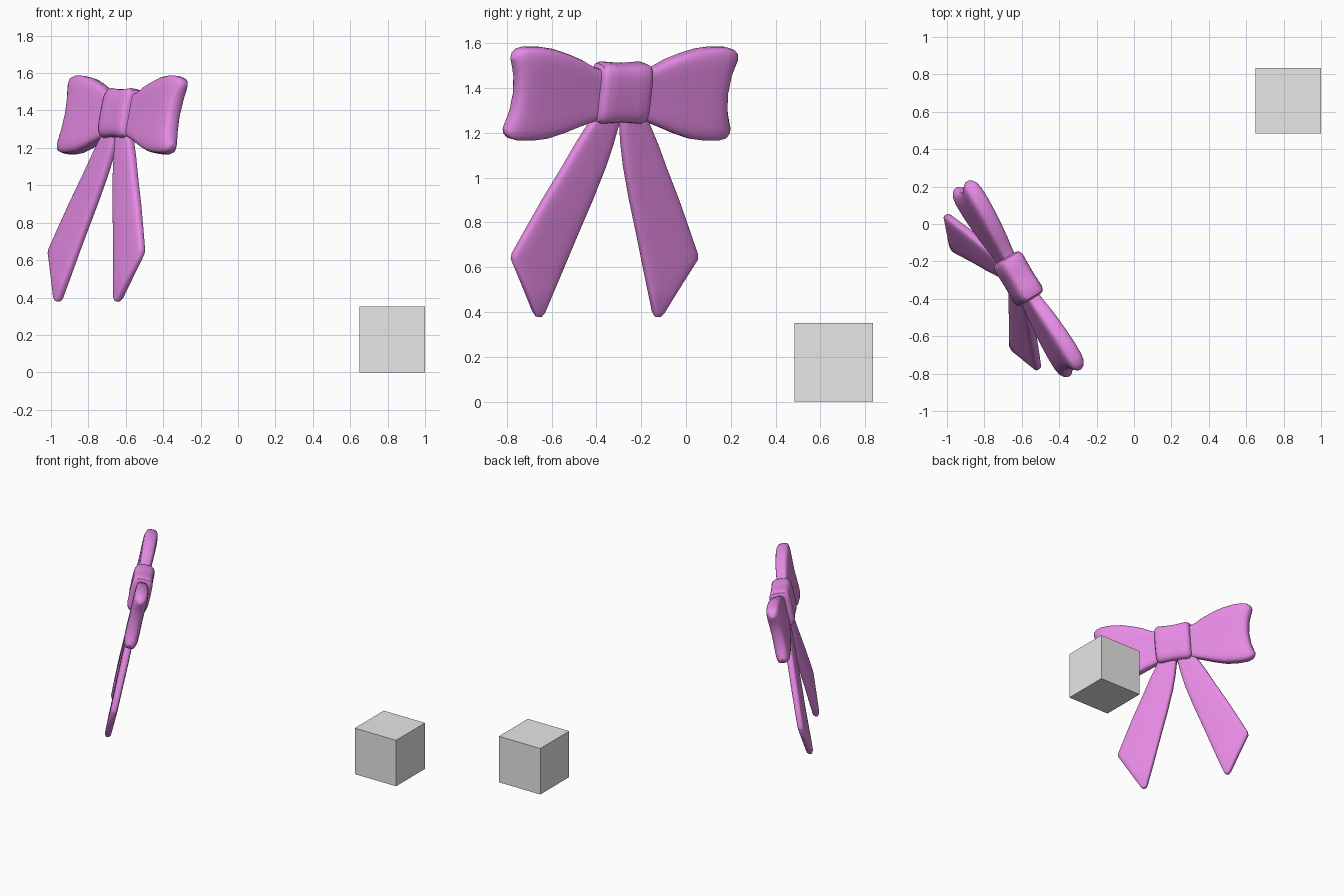
import bpy, bmesh, math
from mathutils import Vector, Matrix

if "Cube" in bpy.data.objects:
    bpy.data.objects.remove(bpy.data.objects["Cube"])


def material(name, rgb):
    m = bpy.data.materials.new(name)
    m.diffuse_color = (*rgb, 1)
    m.use_nodes = True
    m.node_tree.nodes["Principled BSDF"].inputs["Base Color"].default_value = m.diffuse_color
    return m


PINK = material("ribbon_pink", (0.80, 0.26, 0.79))
GREY = material("plain_grey", (0.80, 0.80, 0.80))

# Bow frame: local x runs along the bow, y up the bow, z out of its face
LEAN = math.radians(12)
u = Vector((0.515, -0.857, 0)).normalized()
n = Vector((0.857, 0.515, 0)).normalized()
up = n * math.sin(LEAN) + Vector((0, 0, math.cos(LEAN)))
face = u.cross(up)
FRAME = Matrix((u, up, face)).transposed().to_4x4()
FRAME.translation = (-0.618, -0.292, 1.38)
K = 1 / math.cos(LEAN)
N = 28


def spow(v, e):
    return math.copysign(abs(v) ** e, v)


def loft(name, rings):
    """Skin a row of closed rings; both ends are closed with strips."""
    bm = bmesh.new()
    rows = [[bm.verts.new(p) for p in ring] for ring in rings]
    for a, b in zip(rows, rows[1:]):
        for k in range(N):
            j = (k + 1) % N
            bm.faces.new((a[k], a[j], b[j], b[k]))
    for r in (rows[0], rows[-1]):
        bm.faces.new((r[0], r[1], r[N - 1]))
        for k in range(1, N // 2 - 1):
            bm.faces.new((r[k], r[k + 1], r[N - k - 1], r[N - k]))
        h = N // 2
        bm.faces.new((r[h - 1], r[h], r[h + 1]))
    bmesh.ops.recalc_face_normals(bm, faces=bm.faces)
    me = bpy.data.meshes.new(name)
    bm.to_mesh(me)
    bm.free()
    me.materials.append(PINK)
    ob = bpy.data.objects.new(name, me)
    bpy.context.collection.objects.link(ob)
    ob.matrix_world = FRAME
    bpy.context.view_layer.objects.active = ob
    ob.select_set(True)
    bpy.ops.object.shade_smooth_by_angle(angle=math.radians(45))
    ob.select_set(False)
    return ob


def section(lo, hi, thick, e=0.5):
    """Rounded rectangle: pairs of (across, depth, -1..1 position)."""
    out = []
    for k in range(N):
        a = 2 * math.pi * k / N
        c = spow(math.cos(a), e)
        out.append(((lo + hi) / 2 + (hi - lo) / 2 * c, thick * spow(math.sin(a), e), c))
    return out


# position along the bow, bottom, top, half thickness, inward dip of the end
LOOP = [(0.02, -.10, .09, .040, 0), (0.10, -.115, .10, .042, 0),
        (0.16, -.135, .115, .045, 0), (0.22, -.155, .145, .050, 0),
        (0.29, -.18, .17, .054, 0), (0.37, -.203, .193, .057, 0),
        (0.45, -.212, .203, .059, .01), (0.52, -.212, .203, .058, .025),
        (0.56, -.203, .193, .052, .035), (0.58, -.185, .175, .040, .04),
        (0.588, -.165, .155, .022, .04)]
# height, inner edge, outer edge, half thickness
TAIL = [(0.0, -.01, .08, .025), (-.13, .005, .148, .028), (-.23, .024, .21, .028),
        (-.33, .05, .265, .028), (-.48, .10, .352, .028), (-.62, .152, .427, .027),
        (-.72, .188, .480, .026), (-.745, .197, .482, .026), (-.87, .243, .405, .025),
        (-.98, .285, .338, .022), (-1.0, .297, .322, .012)]

for side, sgn in (("left", -1), ("right", 1)):
    # puffy loop
    loft(side + "_loop", [
        [Vector((sgn * (s - dip * (1 - c * c)), t * K, w * (1 - 0.18 * (1 - c * c))))
         for t, w, c in section(lo, hi, th)] for s, lo, hi, th, dip in LOOP])
    # hanging tail with a slanted tip
    loft(side + "_tail", [
        [Vector((sgn * s - 0.01, z * K, w)) for s, w, c in section(lo, hi, th)]
        for z, lo, hi, th in TAIL])

# centre knot, slightly pinched in the middle
KNOT = [(-.13, .108, .050), (-.122, .126, .066), (-.10, .134, .074), (-.05, .130, .073),
        (0, .128, .072), (.05, .130, .073), (.10, .134, .074), (.122, .126, .066),
        (.13, .108, .050)]
loft("knot", [[Vector((s, t * K, w)) for t, w, c in section(-h, h, th)]
              for s, h, th in KNOT])

# small grey cube
bpy.ops.mesh.primitive_cube_add(size=1, location=(0.825, 0.66, 0.176))
cube = bpy.context.object
cube.name = "cube"
cube.scale = (0.35, 0.35, 0.352)
cube.data.materials.append(GREY)
